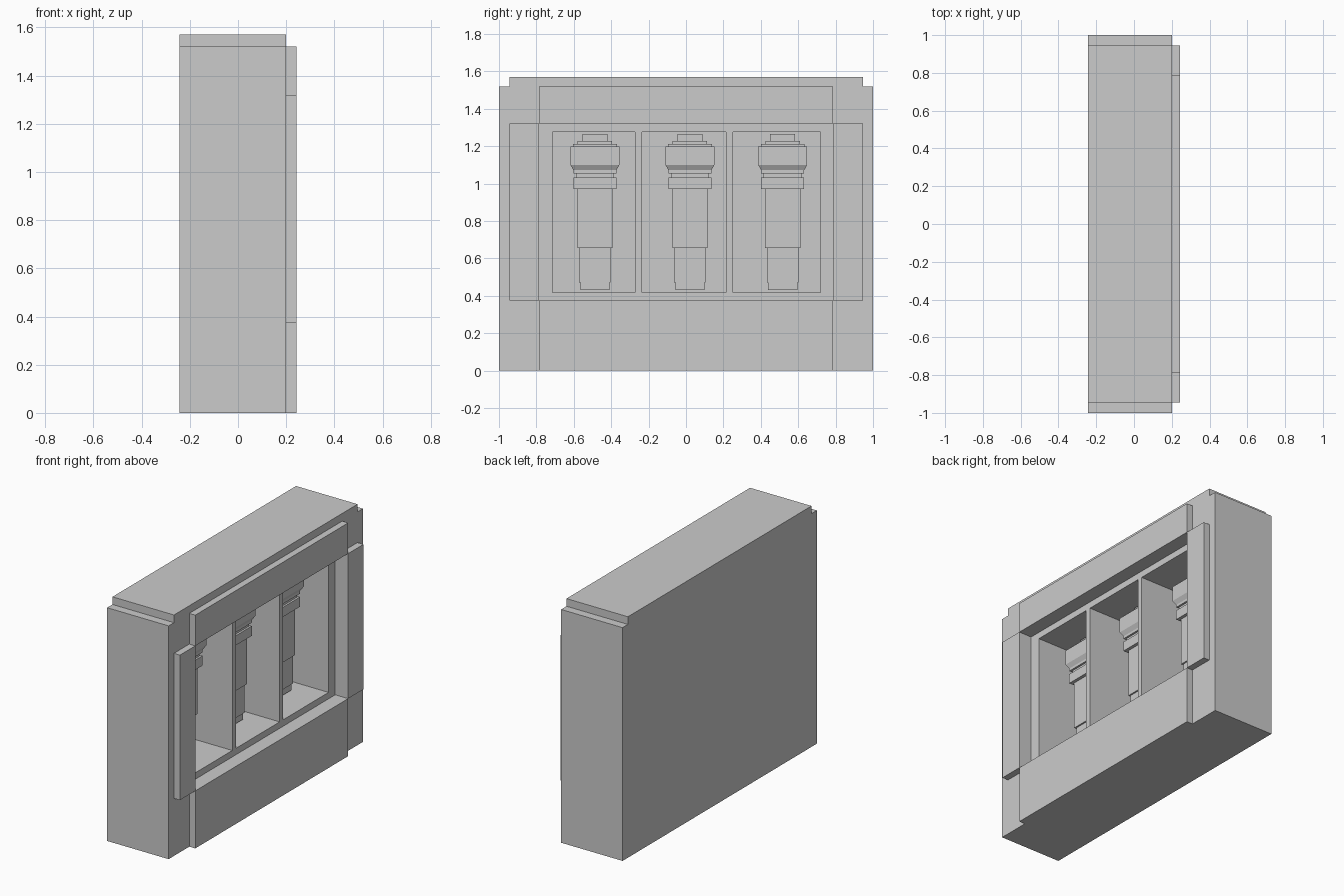
import bpy, bmesh

if "Cube" in bpy.data.objects:
    bpy.data.objects.remove(bpy.data.objects["Cube"])


def box(name, x, y, z):
    """Axis-aligned box from (min, max) ranges."""
    vs = [(a, b, c) for a in x for b in y for c in z]
    fs = [(0, 1, 3, 2), (4, 6, 7, 5), (0, 4, 5, 1),
          (2, 3, 7, 6), (0, 2, 6, 4), (1, 5, 7, 3)]
    me = bpy.data.meshes.new(name)
    me.from_pydata(vs, [], fs)
    ob = bpy.data.objects.new(name, me)
    bpy.context.collection.objects.link(ob)
    return ob


def cut(target, cutter):
    """Boolean-subtract the cutter and remove it."""
    m = target.modifiers.new("cut", 'BOOLEAN')
    m.operation = 'DIFFERENCE'
    m.solver = 'EXACT'
    m.object = cutter
    bpy.context.view_layer.objects.active = target
    bpy.ops.object.modifier_apply(modifier=m.name)
    bpy.data.objects.remove(cutter)


def column(name, cx, cy, profile):
    """Square column: one ring of four corners per (half width, height)."""
    bm = bmesh.new()
    rings = [[bm.verts.new((cx + sx * h, cy + sy * h, z))
              for sx, sy in ((-1, -1), (1, -1), (1, 1), (-1, 1))]
             for h, z in profile]
    for a, b in zip(rings, rings[1:]):
        for i in range(4):
            j = (i + 1) % 4
            bm.faces.new((a[i], a[j], b[j], b[i]))
    bm.faces.new(rings[0][::-1])
    bm.faces.new(rings[-1])
    me = bpy.data.meshes.new(name)
    bm.to_mesh(me)
    bm.free()
    bpy.context.collection.objects.link(bpy.data.objects.new(name, me))


BACK, FACE, FRONT = -0.243, 0.2, 0.243
NICHE_BACK, COLUMN_X = -0.2, -0.11

# Wall body with a shallow recess and three deep niches
body = box("wall_body", (BACK, FACE), (-1, 1), (0, 1.52))
cut(body, box("recess_cutter", (0.15, 0.4), (-0.787, 0.787), (0.375, 1.32)))
niches = [(-0.715, -0.273), (-0.235, 0.215), (0.25, 0.718)]
for span in niches:
    cut(body, box("niche_cutter", (NICHE_BACK, 0.4), span, (0.417, 1.277)))

# Stepped top slab
box("top_slab", (BACK, FACE), (-0.945, 0.945), (1.52, 1.57))

# Raised front panels around the recess
box("lower_panel", (FACE, FRONT), (-0.787, 0.787), (0, 0.375))
box("upper_panel", (FACE, FRONT), (-0.787, 0.787), (1.32, 1.52))
for side, y in (("left", (-0.945, -0.787)), ("right", (0.787, 0.945))):
    box(side + "_panel", (FACE, FRONT), y, (0.375, 1.32))

# Square columns: foot, shaft, collar, flared capital, stepped cap
profile = [(0.078, 0.43), (0.078, 0.472), (0.084, 0.472), (0.084, 0.657),
           (0.094, 0.657), (0.094, 0.97), (0.115, 0.97), (0.115, 1.033),
           (0.102, 1.033), (0.102, 1.055), (0.115, 1.055), (0.115, 1.072),
           (0.131, 1.1), (0.131, 1.198), (0.117, 1.198), (0.117, 1.213),
           (0.092, 1.213), (0.092, 1.228), (0.067, 1.228), (0.067, 1.265)]
for i, cy in enumerate((-0.487, 0.021, 0.517)):
    column(f"column_{i + 1}", COLUMN_X, cy, profile)
